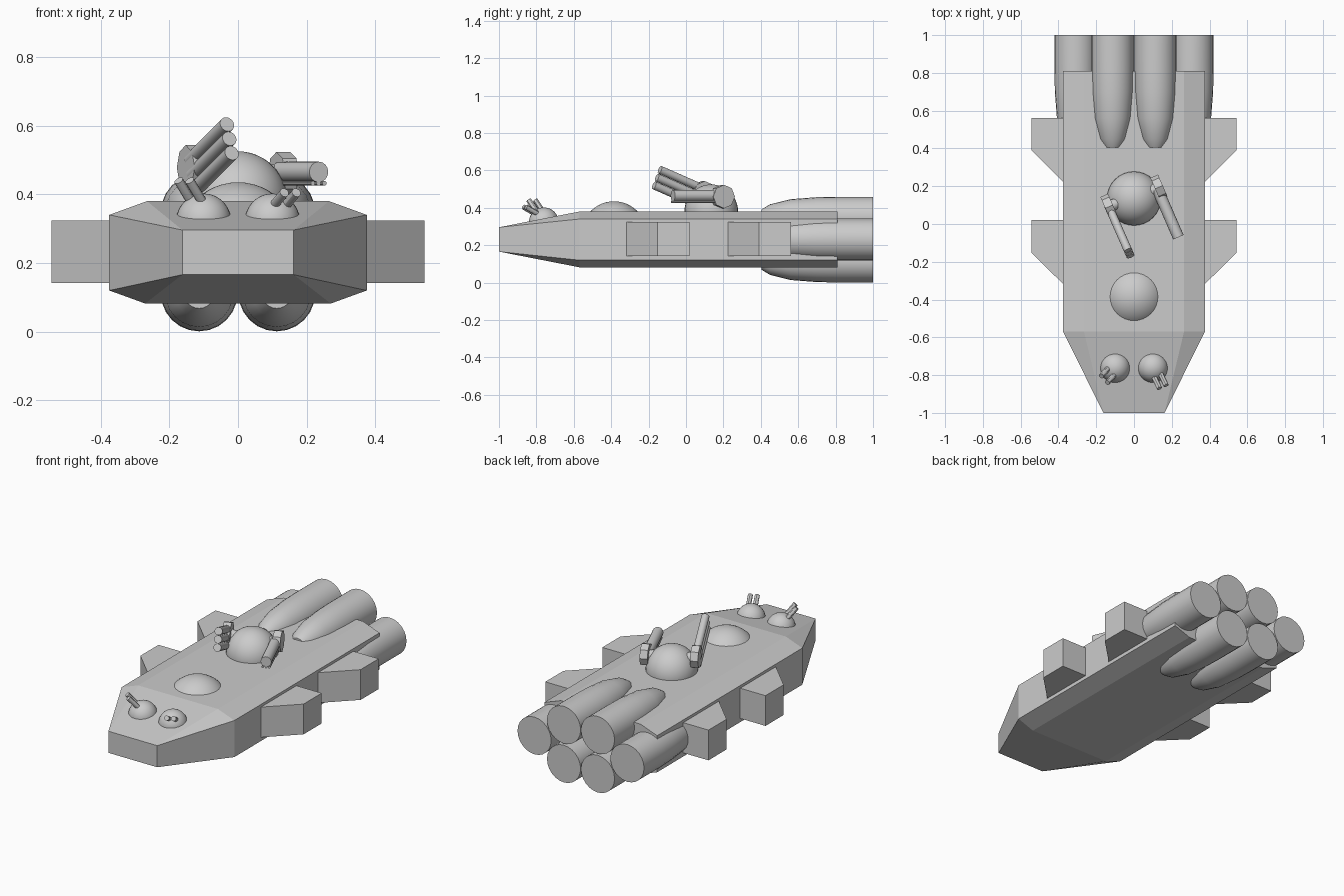
import bpy, bmesh, math
from mathutils import Vector, Matrix

if "Cube" in bpy.data.objects:
    bpy.data.objects.remove(bpy.data.objects["Cube"])


def finish(name, bm, smooth=False):
    bmesh.ops.recalc_face_normals(bm, faces=bm.faces)
    me = bpy.data.meshes.new(name)
    bm.to_mesh(me)
    bm.free()
    ob = bpy.data.objects.new(name, me)
    bpy.context.collection.objects.link(ob)
    if smooth:
        bpy.ops.object.select_all(action='DESELECT')
        ob.select_set(True)
        bpy.context.view_layer.objects.active = ob
        bpy.ops.object.shade_smooth_by_angle(angle=math.radians(30))
    return ob


def convex(name, points):
    bm = bmesh.new()
    for p in points:
        bm.verts.new(p)
    bmesh.ops.convex_hull(bm, input=bm.verts[:])
    bmesh.ops.dissolve_limit(bm, angle_limit=0.01, verts=bm.verts[:], edges=bm.edges[:])
    return finish(name, bm)


def rod(name, a, b, r, sides=16):
    a, b = Vector(a), Vector(b)
    d = b - a
    bm = bmesh.new()
    m = Matrix.Translation((a + b) / 2) @ d.to_track_quat('Z', 'Y').to_matrix().to_4x4()
    bmesh.ops.create_cone(bm, cap_ends=True, segments=sides, radius1=r, radius2=r,
                          depth=d.length, matrix=m)
    return finish(name, bm, sides > 8)


def dome(name, centre, r, base_z):
    # sphere sliced at base_z and capped
    bm = bmesh.new()
    bmesh.ops.create_uvsphere(bm, u_segments=32, v_segments=24, radius=r,
                              matrix=Matrix.Translation(centre))
    cut = bmesh.ops.bisect_plane(bm, geom=bm.verts[:] + bm.edges[:] + bm.faces[:],
                                 plane_co=(0, 0, base_z), plane_no=(0, 0, -1), clear_outer=True)
    bmesh.ops.contextual_create(bm, geom=[e for e in cut['geom_cut']
                                          if isinstance(e, bmesh.types.BMEdge)])
    return finish(name, bm, True)


def engine(name, x, z):
    # bullet-shaped nacelle turned around the y axis
    profile = [(1.0, .112), (.81, .112), (.70, .110), (.56, .099), (.45, .072), (.405, .045)]
    n = 24
    bm = bmesh.new()
    rings = [[bm.verts.new((x + r * math.cos(2 * math.pi * i / n), y,
                            z + r * math.sin(2 * math.pi * i / n))) for i in range(n)]
             for y, r in profile]
    for a, b in zip(rings, rings[1:]):
        for i in range(n):
            bm.faces.new((a[i], a[(i + 1) % n], b[(i + 1) % n], b[i]))
    bm.faces.new(rings[0])
    bm.faces.new(rings[-1])
    return finish(name, bm, True)


# Hull: chamfered box tapering to a rectangular nose
section = [(.265, .38), (.375, .34), (.375, .12), (.27, .082)]
hull = [(s * x, y, z) for s in (-1, 1) for y in (-.57, .81) for x, z in section]
hull += [(s * .162, -1, z) for s in (-1, 1) for z in (.166, .296)]
convex("hull", hull)

# Side pods with slanted fronts, and engine cluster
for s, side in ((-1, "left"), (1, "right")):
    for y, where in ((.02, "front"), (.562, "rear")):
        outline = [(.36, y), (.543, y), (.543, y - .172), (.375, y - .338), (.36, y - .338)]
        convex(f"{side}_{where}_pod", [(s * x, yy, z) for x, yy in outline for z in (.142, .324)])
    engine(f"{side}_upper_engine", s * .113, .347)
    engine(f"{side}_lower_engine", s * .113, .113)
    engine(f"{side}_outer_engine", s * .309, .23)

# Deck domes
dome("main_turret_dome", (0, .135, .382), .143, .36)
dome("forward_dome", (0, -.385, .261), .174, .36)

# Nose turrets with twin barrels
for side, x, d, pair in (
        ("left", -.1, (-.045, -.05, .075), ((-.128, -.755, .365), (-.096, -.79, .365))),
        ("right", .1, (.045, -.095, .055), ((.09, -.775, .35), (.125, -.76, .35)))):
    dome(f"{side}_nose_turret", (x, -.76, .322), .08, .29)
    for i, p in enumerate(pair):
        rod(f"{side}_nose_barrel_{i}", p, Vector(p) + Vector(d), .014, 12)

# Left turret gun: three stacked raised barrels on an octagonal mount
d = Vector((.374, -.85, .374)).normalized()
up = (Vector((0, 0, 1)) - d * d.z).normalized()
axle = Vector((.92, .4, 0)).normalized()
tip = Vector((-.025, -.155, .562))
for i in (-1, 0, 1):
    t = tip + up * .045 * i
    rod(f"left_gun_barrel_{i + 2}", t - d * .28, t, .022)
c = Vector((-.132, .092, .478))
rod("left_gun_mount", c - axle * .022, c + axle * .022, .065, 8)
rod("left_gun_axle", c, (-.05, .125, .45), .03)

# Right turret gun: one heavy level barrel with thin barrels beneath
d = Vector((.4, -.92, 0)).normalized()
tip = Vector((.235, -.07, .465))
rod("right_gun_barrel", tip - d * .28, tip, .03)
for i in (-1, 0, 1):
    t = tip + axle * .018 * i - Vector((0, 0, .033))
    rod(f"right_gun_thin_barrel_{i + 2}", t - d * .26, t, .007, 10)
c = Vector((.132, .195, .46))
rod("right_gun_mount", c - axle * .022, c + axle * .022, .063, 8)
rod("right_gun_axle", c, (.05, .15, .45), .03)
